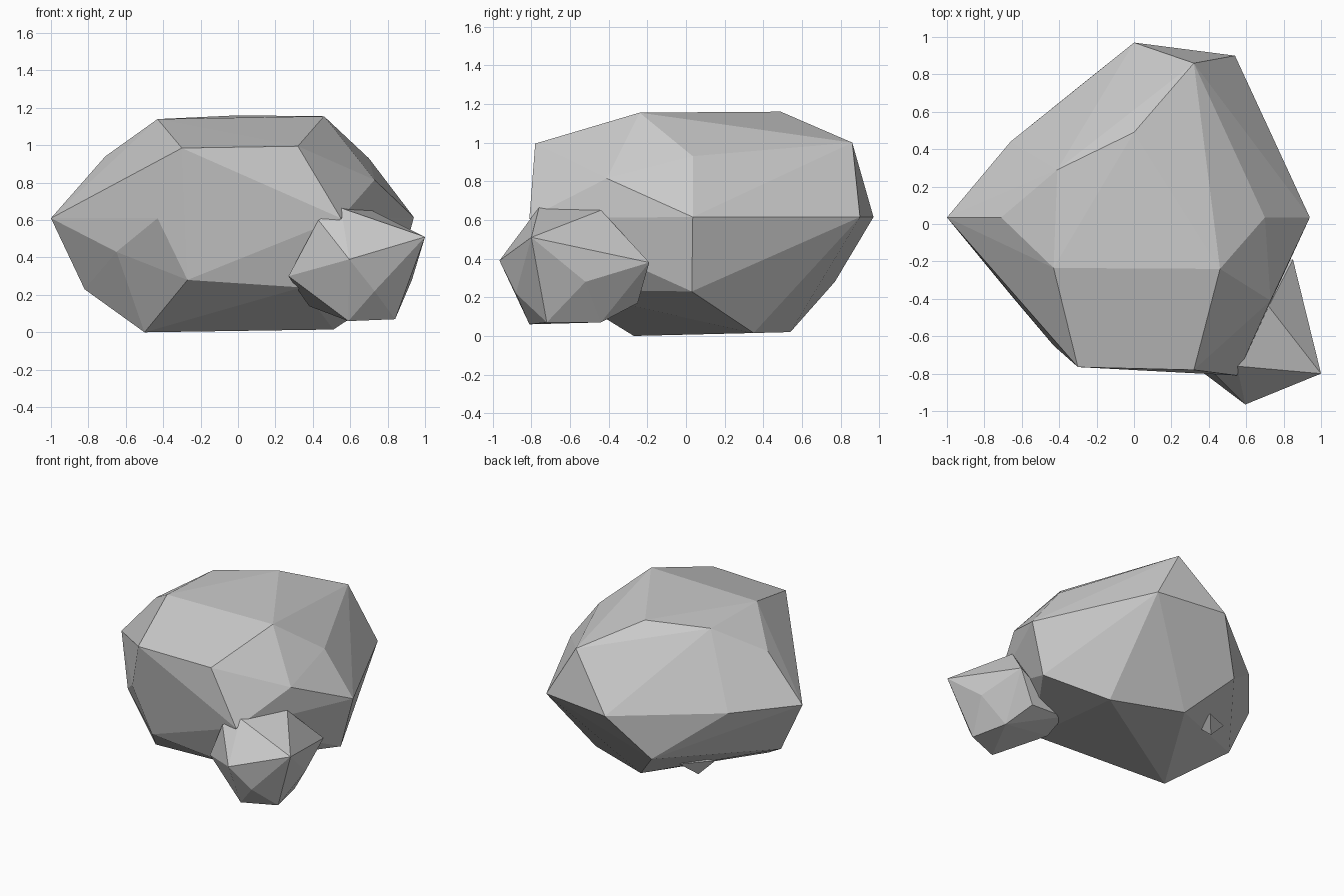
import bpy, bmesh


def rock(name, corners):
    """Flat-faced stone: the convex hull stretched over its corner points."""
    bm = bmesh.new()
    for co in corners:
        bm.verts.new(co)
    res = bmesh.ops.convex_hull(bm, input=bm.verts[:])
    loose = {v for v in res["geom_interior"] + res["geom_unused"]
             if isinstance(v, bmesh.types.BMVert) and v.is_valid}
    bmesh.ops.delete(bm, geom=list(loose), context="VERTS")
    bmesh.ops.recalc_face_normals(bm, faces=bm.faces[:])
    mesh = bpy.data.meshes.new(name)
    bm.to_mesh(mesh)
    bm.free()
    obj = bpy.data.objects.new(name, mesh)
    bpy.context.collection.objects.link(obj)
    return obj


# Large boulder: top, shoulders, waist, lower ring, base
top = [(-.43, -.235, 1.14), (.46, -.24, 1.155), (0, .49, 1.16), (-.41, .29, 1.13)]
shoulders = [(-.30, -.765, .985), (.32, -.78, .995), (.70, .035, .93),
             (.32, .86, 1.0), (-.71, .035, .94), (.73, -.41, .815)]
waist = [(-1, .035, .61), (-.43, -.65, .61), (.55, -.81, .61), (.94, .035, .615),
         (.54, .90, .615), (0, .97, .615), (-.66, .44, .61)]
lower = [(-.65, -.39, .43), (-.82, .035, .23), (-.27, -.64, .28),
         (.34, -.66, .24), (.84, .03, .23), (-.25, .77, .28)]
base = [(-.50, -.27, .0), (.51, .35, .015), (0, .54, .02)]
rock("large_boulder", top + shoulders + waist + lower + base)

# Small stone leaning on the front right corner
rock("small_stone", [
    (.55, -.76, .665), (.72, -.44, .65), (.43, -.80, .60), (1.0, -.80, .51),
    (.595, -.965, .39), (.85, -.19, .38), (.27, -.72, .30), (.93, -.52, .28),
    (.73, -.88, .22), (.70, -.25, .17), (.84, -.72, .07), (.78, -.44, .07),
    (.59, -.81, .06), (.42, -.25, .18), (.38, -.47, .14)])

# Small chip poking out under the back left
rock("underside_chip", [(-.37, .38, .05), (-.28, .48, .14), (-.50, .36, .18),
                        (-.30, .30, .13)])
